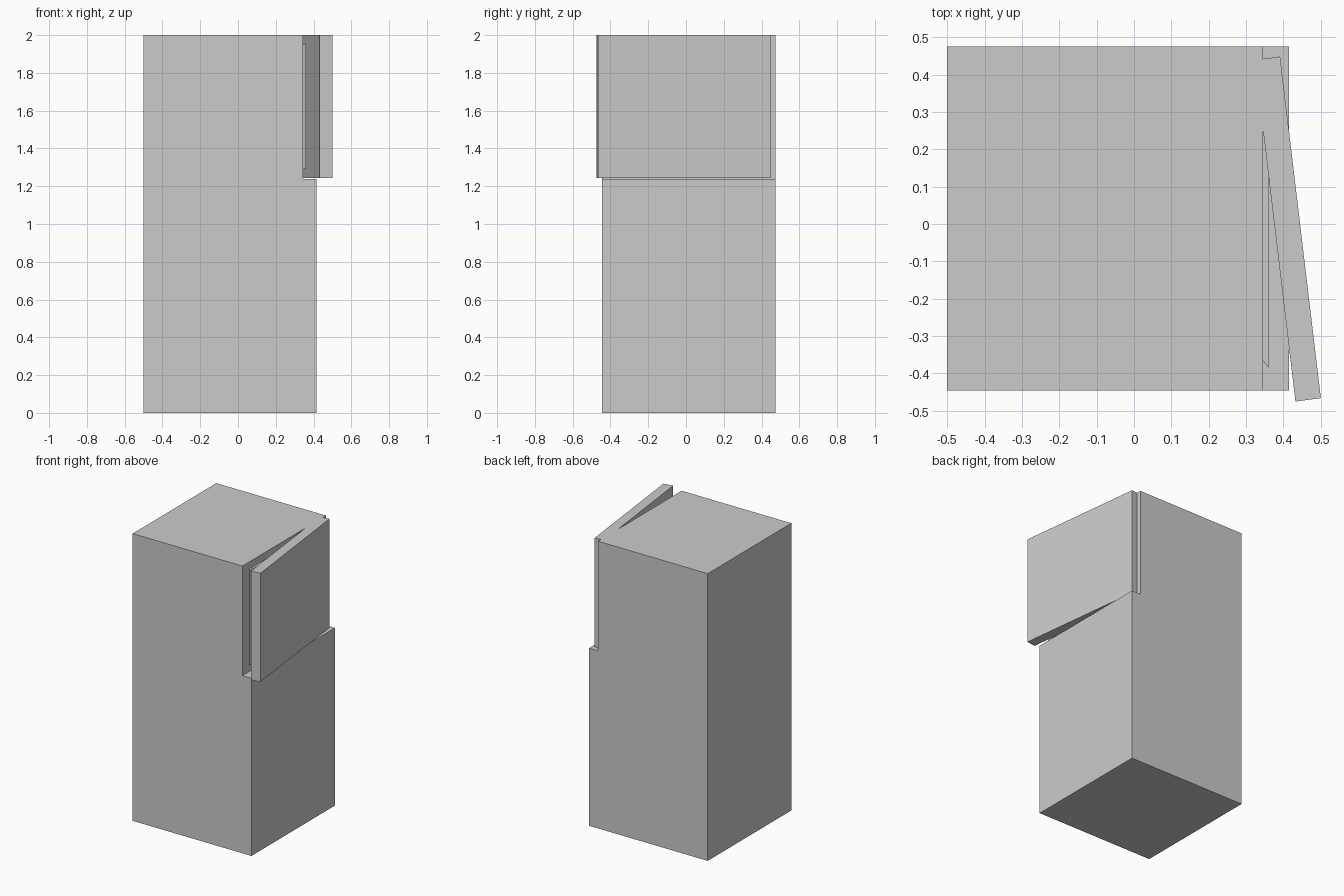
import bpy, bmesh

if "Cube" in bpy.data.objects:
    bpy.data.objects.remove(bpy.data.objects["Cube"])


def prism(name, outline, z0, z1):
    """Extrude a plan outline (x, y) between two heights."""
    bm = bmesh.new()
    face = bm.faces.new([bm.verts.new((x, y, z0)) for x, y in outline])
    top = bmesh.ops.extrude_face_region(bm, geom=[face])["geom"]
    verts = [v for v in top if isinstance(v, bmesh.types.BMVert)]
    bmesh.ops.translate(bm, verts=verts, vec=(0, 0, z1 - z0))
    bmesh.ops.recalc_face_normals(bm, faces=bm.faces)
    mesh = bpy.data.meshes.new(name)
    bm.to_mesh(mesh)
    bm.free()
    obj = bpy.data.objects.new(name, mesh)
    bpy.context.collection.objects.link(obj)
    return obj


def extrude_profile_y(name, profile, y0, y1):
    """Extrude a front profile (x, z) along y."""
    bm = bmesh.new()
    face = bm.faces.new([bm.verts.new((x, y0, z)) for x, z in profile])
    top = bmesh.ops.extrude_face_region(bm, geom=[face])["geom"]
    verts = [v for v in top if isinstance(v, bmesh.types.BMVert)]
    bmesh.ops.translate(bm, verts=verts, vec=(0, y1 - y0, 0))
    bmesh.ops.recalc_face_normals(bm, faces=bm.faces)
    mesh = bpy.data.meshes.new(name)
    bm.to_mesh(mesh)
    bm.free()
    obj = bpy.data.objects.new(name, mesh)
    bpy.context.collection.objects.link(obj)
    return obj


# Cabinet: full-depth lower half, stepped back where the upper door sits
extrude_profile_y("cabinet", [(-0.5, 0), (0.415, 0), (0.415, 1.237),
                              (0.345, 1.237), (0.345, 2), (-0.5, 2)],
                  -0.445, 0.475)

# Thin liner panel standing behind the door, with a slanted front edge
prism("liner_panel", [(0.345, -0.365), (0.36, -0.385),
                      (0.36, 0.4), (0.345, 0.4)], 1.29, 1.95)

# Upper door, swung slightly open on its back edge
prism("upper_door", [(0.432, -0.475), (0.5, -0.466),
                     (0.391, 0.448), (0.323, 0.439)], 1.243, 2)
